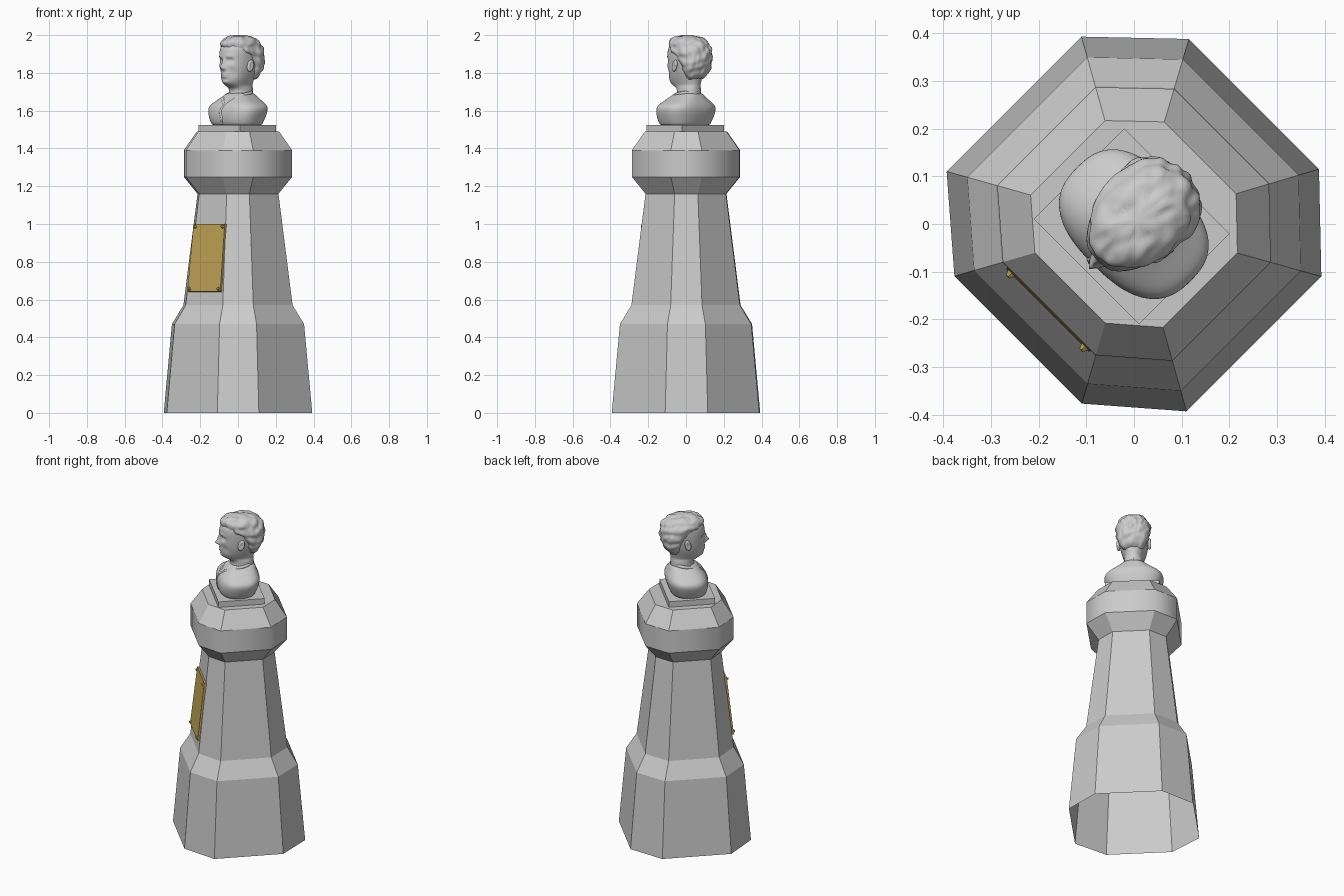
import bpy, bmesh, math
from mathutils import Vector, noise

if "Cube" in bpy.data.objects:
    bpy.data.objects.remove(bpy.data.objects["Cube"])

TURN = math.radians(-45)   # everything is modelled facing -y, then turned


def finish(name, bm, mat=None):
    bmesh.ops.recalc_face_normals(bm, faces=bm.faces[:])
    me = bpy.data.meshes.new(name)
    bm.to_mesh(me)
    bm.free()
    ob = bpy.data.objects.new(name, me)
    bpy.context.collection.objects.link(ob)
    ob.rotation_euler.z = TURN
    if mat:
        me.materials.append(mat)
    return ob


def skin(name, rings, cap_bottom=True):
    """Join a stack of point rings into a surface."""
    bm = bmesh.new()
    vs = [[bm.verts.new(p) for p in r] for r in rings]
    n = len(rings[0])
    for a, b in zip(vs, vs[1:]):
        for i in range(n):
            bm.faces.new((a[i], a[(i + 1) % n], b[(i + 1) % n], b[i]))
    bm.faces.new(vs[-1])
    if cap_bottom:
        bm.faces.new(vs[0][::-1])
    return finish(name, bm)


def body(name, levels, power=2.2, n=32, subdiv=2):
    """Smooth form from levels of (z, front reach, back reach, half width)."""
    def se(t):
        return math.copysign(abs(t) ** (2 / power), t)
    rings = []
    for z, f, b, w in levels:
        mid, half = -(f + b) / 2, (f - b) / 2
        rings.append([(w * se(math.cos(2 * math.pi * i / n)),
                       mid + half * se(math.sin(2 * math.pi * i / n)), z) for i in range(n)])
    ob = skin(name, rings)
    mod = ob.modifiers.new("smooth", 'SUBSURF')
    mod.levels = mod.render_levels = subdiv
    bpy.context.view_layer.objects.active = ob
    bpy.ops.object.modifier_apply(modifier=mod.name)
    for p in ob.data.polygons:
        p.use_smooth = True
    return ob


# Pedestal: chamfered square, open underneath
octagon = [(-.189, -.344), (.189, -.344), (.356, -.2), (.356, .2),
           (.193, .356), (-.193, .356), (-.356, .2), (-.356, -.2)]
profile = [(0, 1), (.47, .89), (.57, .735), (1.16, .545), (1.25, .73), (1.39, .73), (1.49, .552)]
pedestal = skin("pedestal", [[(x * s, y * s, z) for x, y in octagon] for z, s in profile], False)
for p in pedestal.data.polygons:
    if 1.26 < p.center.z < 1.38:
        p.use_smooth = True

# Square slab under the bust
bm = bmesh.new()
bmesh.ops.create_cube(bm, size=1)
for v in bm.verts:
    v.co = (v.co.x * .312, v.co.y * .268 - .007, 1.505 + v.co.z * .04)
finish("bust_slab", bm)

# Brass plaque with corner studs, leaning with the front face
brass = bpy.data.materials.new("brass")
brass.diffuse_color = (.55, .38, .09, 1)
brass.use_nodes = True
brass.node_tree.nodes["Principled BSDF"].inputs["Base Color"].default_value = brass.diffuse_color
LEAN = -.112
bm = bmesh.new()
bmesh.ops.create_cube(bm, size=1)
for v in bm.verts:
    v.co = (v.co.x * (.24 - .014 * v.co.z), v.co.y * .017, v.co.z * .36)
for sx in (-1, 1):
    for sz in (-1, 1):
        r = bmesh.ops.create_cone(bm, cap_ends=True, segments=6, radius1=.012, radius2=.006, depth=.012)
        for v in r["verts"]:
            x, y, z = v.co
            v.co = (x + sx * (.106 - .003 * sz), -z - .013, y + sz * .166)
plaque = finish("plaque", bm, brass)
plaque.location = Vector((-.228, -.228, 1.16)) / math.sqrt(2)
plaque.rotation_euler.x = LEAN

# Shoulders and chest
torso = body("torso", [
    (1.522, .10, -.085, .135), (1.526, .112, -.095, .143), (1.56, .122, -.108, .158),
    (1.60, .122, -.12, .172), (1.627, .112, -.118, .168), (1.65, .095, -.108, .128),
    (1.675, .07, -.098, .085), (1.70, .045, -.088, .055)], 2.6)

# Head and neck
head = body("head", [
    (1.64, .065, -.09, .065), (1.69, .042, -.09, .056), (1.72, .045, -.09, .056),
    (1.733, .078, -.09, .052), (1.75, .10, -.092, .06), (1.78, .105, -.10, .071),
    (1.81, .106, -.115, .079), (1.84, .106, -.125, .083), (1.87, .105, -.13, .086),
    (1.90, .108, -.133, .087), (1.93, .103, -.128, .086), (1.96, .085, -.11, .073),
    (1.98, .04, -.07, .045)])
# Face relief: x, z, width, height, push forward
relief = [(0, 1.829, .012, .013, .026), (0, 1.855, .009, .02, .014),
          (0, 1.793, .022, .005, .007), (0, 1.779, .019, .005, .006),
          (0, 1.766, .022, .004, -.005), (0, 1.75, .02, .011, .006)]
for s in (-1, 1):
    relief += [(s * .034, 1.865, .016, .011, -.015), (s * .034, 1.864, .009, .005, .007),
               (s * .033, 1.888, .022, .006, .007), (s * .042, 1.838, .014, .012, .004),
               (s * .013, 1.823, .006, .006, .008), (s * .05, 1.80, .016, .02, -.006)]
for v in head.data.vertices:
    if v.co.y < -.01 and v.co.z > 1.73:
        x, z = v.co.x, v.co.z
        v.co.y -= sum(a * math.exp(-((x - cx) / w) ** 2 - ((z - cz) / h) ** 2)
                      for cx, cz, w, h, a in relief)

# Wavy hair
hair = body("hair", [
    (1.765, -.05, -.098, .05), (1.79, -.035, -.12, .076), (1.83, -.02, -.142, .09),
    (1.87, .0, -.15, .097), (1.90, .04, -.154, .1), (1.93, .092, -.15, .099),
    (1.96, .105, -.132, .092), (1.985, .08, -.1, .07), (2.0, .035, -.055, .035)])
for v in hair.data.vertices:
    p = v.co.copy()
    wave = noise.noise(Vector((p.x * 45, p.y * 28, p.z * 28)))
    lock = math.sin(p.x * 50 + p.z * 120 + 3 * noise.noise(p * 18))
    v.co += v.normal * (.007 * wave + .0025 * lock)
    v.co.z = min(v.co.z, 2.0)

# Ears
bm = bmesh.new()
for s in (-1, 1):
    r = bmesh.ops.create_uvsphere(bm, u_segments=16, v_segments=12, radius=1)
    for v in r["verts"]:
        x, y, z = v.co
        dish = .008 * max(0, 1 - (y * y + z * z) * 2) if x * s > 0 else 0
        v.co = (s * (.089 + .003 * y) + x * .012 - s * dish, y * .019 + .004 + .006 * z, 1.838 + z * .032)
ears = finish("ears", bm)
for p in ears.data.polygons:
    p.use_smooth = True

# Garment collar and front edge
def fold(name, pts, radius):
    cu = bpy.data.curves.new(name, 'CURVE')
    cu.dimensions = '3D'
    cu.bevel_depth = radius
    cu.bevel_resolution = 2
    sp = cu.splines.new('BEZIER')
    sp.bezier_points.add(len(pts) - 1)
    for b, p in zip(sp.bezier_points, pts):
        b.co = p
        b.handle_left_type = b.handle_right_type = 'AUTO'
    ob = bpy.data.objects.new(name, cu)
    bpy.context.collection.objects.link(ob)
    ob.rotation_euler.z = TURN


for s, side in ((-1, "left"), (1, "right")):
    fold("collar_" + side, [(0, .084, 1.695), (s * .056, .04, 1.693), (s * .06, -.02, 1.682),
                            (s * .035, -.073, 1.66), (s * -.004, -.105, 1.625)], .01)
fold("garment_edge", [(0, -.105, 1.625), (-.012, -.115, 1.595), (-.004, -.116, 1.56), (-.01, -.104, 1.53)], .009)
